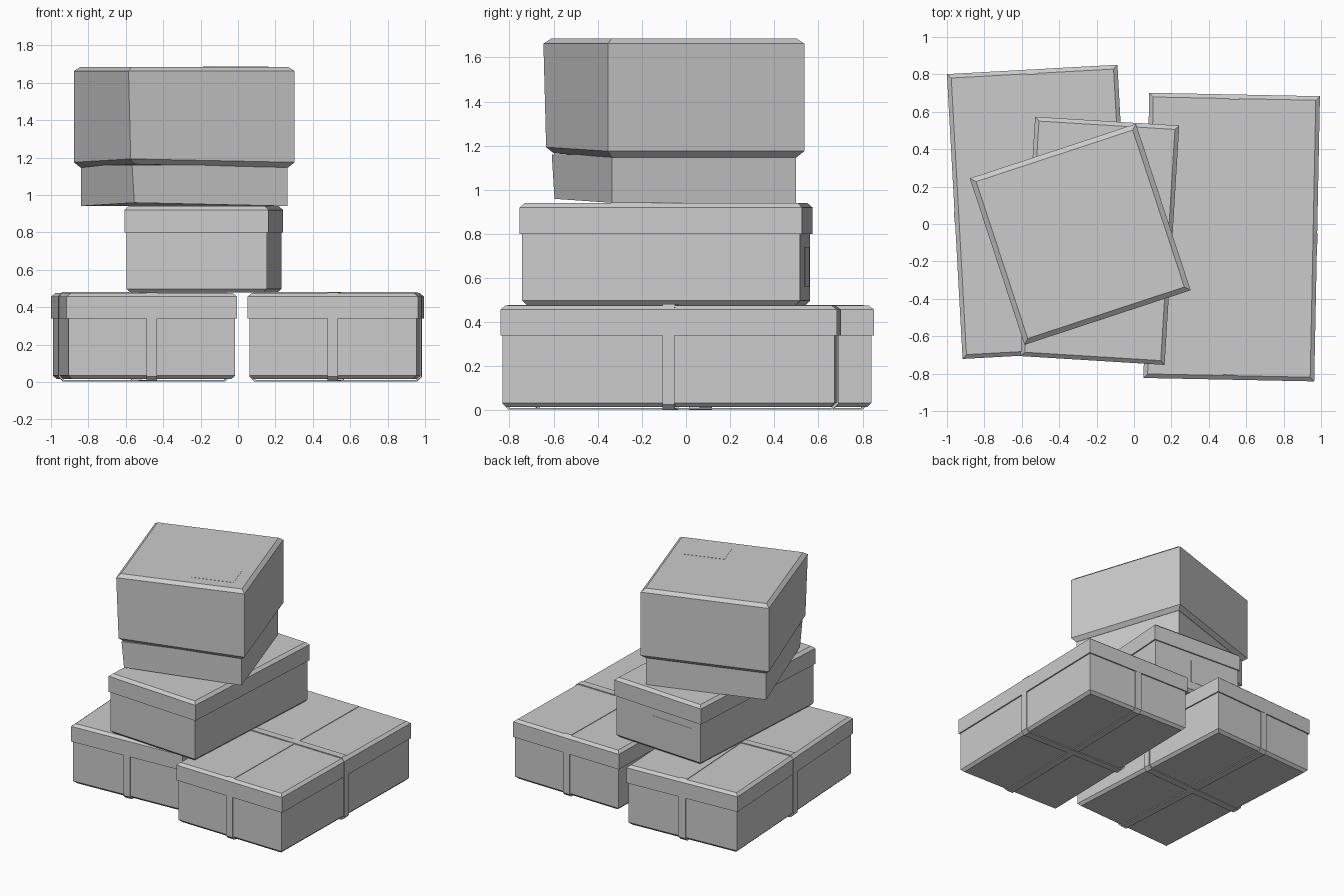
import bpy, math
from mathutils import Vector

if "Cube" in bpy.data.objects:
    bpy.data.objects.remove(bpy.data.objects["Cube"])


def add(name, verts, faces, frame):
    """Create a mesh object at frame = (x, y, degrees)."""
    me = bpy.data.meshes.new(name)
    me.from_pydata(verts, [], faces)
    ob = bpy.data.objects.new(name, me)
    ob.location = (frame[0], frame[1], 0)
    ob.rotation_euler.z = math.radians(frame[2])
    bpy.context.collection.objects.link(ob)
    return ob


def loft(name, w, l, profile, frame):
    """Closed box from (z, inset) levels."""
    verts, faces = [], []
    for z, i in profile:
        a, b = w / 2 - i, l / 2 - i
        verts += [(-a, -b, z), (a, -b, z), (a, b, z), (-a, b, z)]
    for k in range(len(profile) - 1):
        for j in range(4):
            n = (j + 1) % 4
            faces.append((4 * k + j, 4 * k + n, 4 * k + 4 + n, 4 * k + 4 + j))
    m = len(verts) - 4
    faces += [(3, 2, 1, 0), (m, m + 1, m + 2, m + 3)]
    return add(name, verts, faces, frame)


def ribbon(name, half, z0, z1, along_x, frame, width=0.056, t=0.007, c=0.025):
    """Flat band wrapped round a box, with clipped corners."""
    def loop(o):
        h, b, p = half - o, z0 + o, z1 - o
        return [(-h + c, b), (h - c, b), (h, b + c), (h, p - c),
                (h - c, p), (-h + c, p), (-h, p - c), (-h, b + c)]
    verts = []
    for s in (-width / 2, width / 2):
        for o in (0, t):
            verts += [(u, s, z) if along_x else (-s, u, z) for u, z in loop(o)]
    faces = []
    for j in range(8):
        n = (j + 1) % 8
        for a, b in ((0, 16), (16, 24), (24, 8), (8, 0)):
            faces.append((a + n, a + j, b + j, b + n))
    ob = add(name, verts, faces, frame)
    ob.data.flip_normals()
    return ob


def label(name, x0, x1, y0, y1, z0, z1, frame):
    """Thin paper panel."""
    v = [(x, y, z) for z in (z0, z1) for x, y in ((x0, y0), (x1, y0), (x1, y1), (x0, y1))]
    f = [(3, 2, 1, 0), (4, 5, 6, 7)] + [(j, (j + 1) % 4, (j + 1) % 4 + 4, j + 4) for j in range(4)]
    return add(name, v, f, frame)


# Two ribboned boxes at the bottom
W, L = 0.913, 1.525
for side, frame in (("left", (-0.5025, 0.065, 3.15)), ("right", (0.5225, -0.07, -1.15))):
    loft(side + "_box_body", W, L, [(0.015, 0.03), (0.035, 0.01), (0.345, 0.01)], frame)
    loft(side + "_box_lid", W, L, [(0.34, 0), (0.457, 0), (0.475, 0.022)], frame)
    ribbon(side + "_ribbon_across", W / 2 + 0.003, 0.003, 0.482, True, frame)
    ribbon(side + "_ribbon_along", L / 2 - 0.001, 0.005, 0.479, False, frame)

# Plain box in the middle with a label on its back
mid = (-0.1825, -0.09, -3.5)
loft("middle_box_body", 0.772, 1.282, [(0.478, 0.03), (0.498, 0.01), (0.805, 0.01)], mid)
loft("middle_box_lid", 0.772, 1.282, [(0.80, 0), (0.92, 0), (0.94, 0.022)], mid)
label("back_label", -0.29, 0.05, 0.62, 0.633, 0.56, 0.74, mid)

# Deep-lidded box on top, dented at its front left lower corner
top = (-0.2875, -0.055, 18.2)
body = loft("top_box_body", 0.935, 0.937, [(0.941, 0.03), (1.16, 0.03)], top)
lid = loft("top_box_lid", 0.935, 0.937,
           [(1.147, 0.028), (1.175, 0), (1.662, 0), (1.685, 0.027)], top)
for ob, ids in ((body, (0,)), (lid, (0, 4))):
    for i in ids:
        ob.data.vertices[i].co += Vector((0.015, 0.008, 0.018))
label("top_label", 0.05, 0.355, -0.36, -0.17, 1.68, 1.6865, top)
